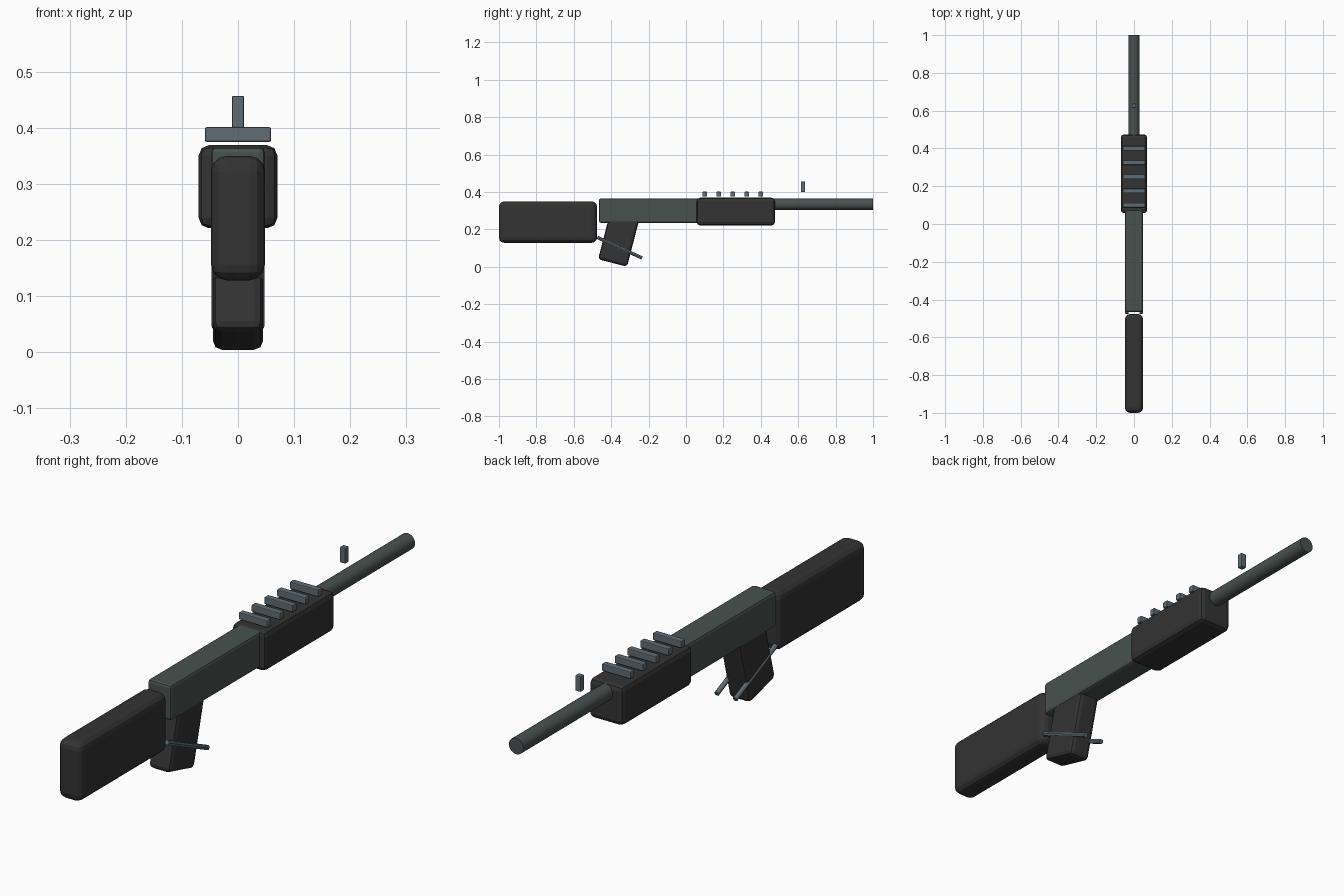
import bpy
import math
from mathutils import Vector

cube = bpy.data.objects.get("Cube")
if cube:
    bpy.data.objects.remove(cube, do_unlink=True)


def material(name, rgb):
    mat = bpy.data.materials.new(name)
    mat.use_nodes = True
    color = (*rgb, 1.0)
    mat.diffuse_color = color
    mat.node_tree.nodes["Principled BSDF"].inputs["Base Color"].default_value = color
    return mat


polymer = material("dark polymer", (0.033, 0.033, 0.033))
gunmetal = material("green grey metal", (0.065, 0.084, 0.08))
steel = material("blue grey steel", (0.115, 0.15, 0.175))


def box(name, center, size, mat, bevel, segments=2, tilt=0.0):
    """Bevelled box, tilted about the x axis."""
    bpy.ops.mesh.primitive_cube_add(size=1, location=center)
    obj = bpy.context.object
    obj.name = name
    obj.scale = size
    bpy.ops.object.transform_apply(location=False, rotation=False, scale=True)
    obj.rotation_euler.x = tilt
    obj.data.materials.append(mat)
    mod = obj.modifiers.new("rounded edges", 'BEVEL')
    mod.width = bevel
    mod.segments = segments
    return obj


def rod(name, start, end, radius, sides, mat):
    """Cylinder between two points."""
    start, end = Vector(start), Vector(end)
    axis = end - start
    bpy.ops.mesh.primitive_cylinder_add(
        vertices=sides, radius=radius, depth=axis.length, location=(start + end) / 2,
        rotation=axis.to_track_quat('Z', 'Y').to_euler())
    obj = bpy.context.object
    obj.name = name
    obj.data.materials.append(mat)
    bpy.ops.object.shade_smooth_by_angle(angle=math.radians(30))
    return obj


# Body, from the rear forward
box("stock", (0, -0.738, 0.239), (0.096, 0.524, 0.222), polymer, 0.028, 3)
box("receiver", (0, -0.19, 0.3), (0.096, 0.55, 0.132), gunmetal, 0.01)
box("handguard", (0, 0.266, 0.295), (0.14, 0.418, 0.148), polymer, 0.018)
rod("barrel", (0, 0.4, 0.334), (0, 1, 0.334), 0.03, 24, gunmetal)

# Slanted grip, its top sunk into the receiver
box("grip", (0, -0.359, 0.15), (0.089, 0.16, 0.268), polymer, 0.016, 2, -math.radians(14.5))

# Guard rods along both sides of the grip
for side, x in (("left", 0.038), ("right", -0.038)):
    rod(side + "_guard_rod", (x, -0.474, 0.157), (x, -0.235, 0.047), 0.009, 12, steel)

# Rail bars above the handguard
for i in range(5):
    box(f"rail_bar_{i + 1}", (0, 0.1 + i * 0.075, 0.388), (0.118, 0.024, 0.026), steel, 0.003)

# Front sight
box("front_sight", (0, 0.626, 0.428), (0.022, 0.022, 0.058), steel, 0.003)
